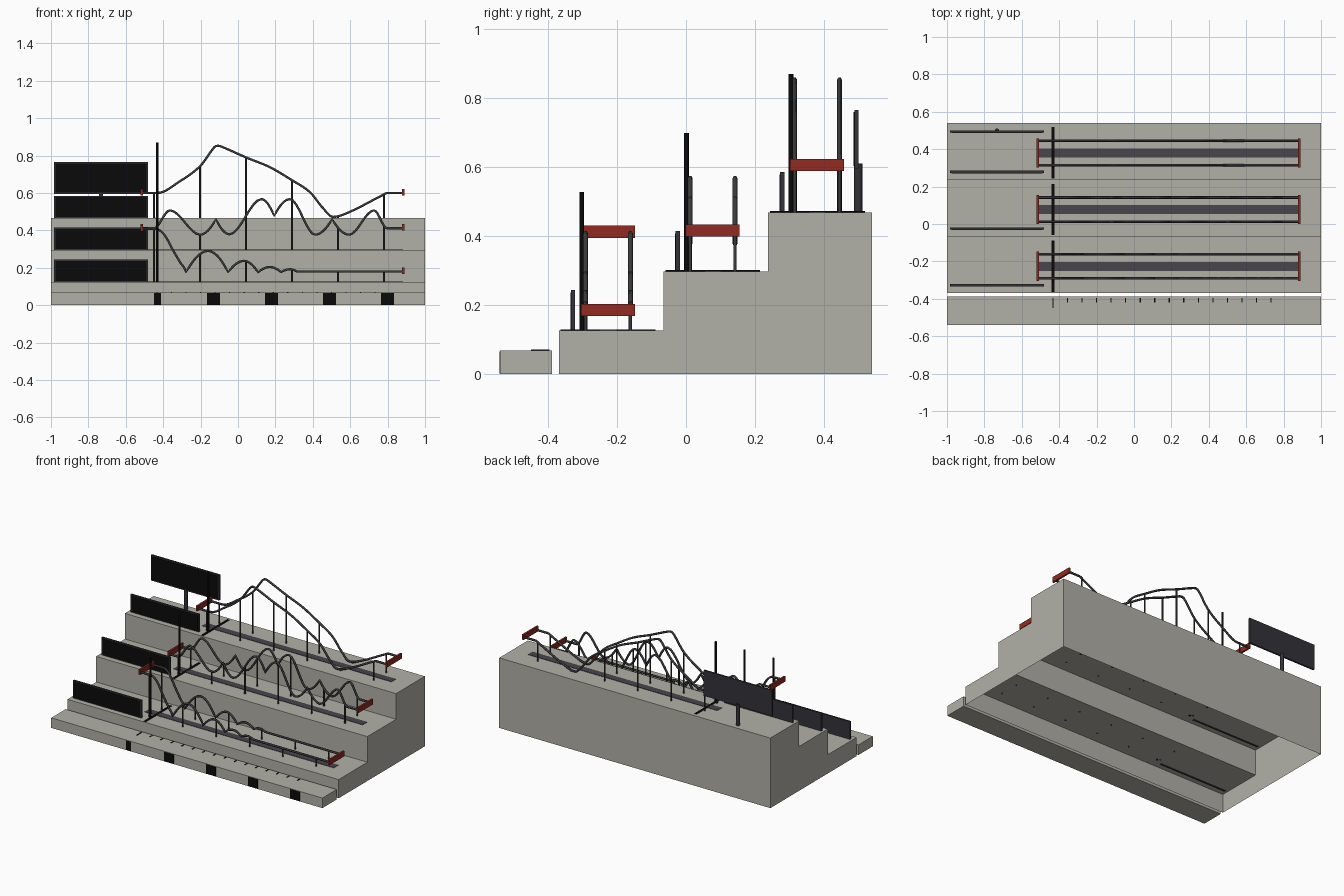
import bpy, bmesh
from mathutils import Vector
from mathutils.geometry import interpolate_bezier

cube = bpy.data.objects.get("Cube")
if cube:
    bpy.data.objects.remove(cube, do_unlink=True)


def material(name, rgb):
    m = bpy.data.materials.new(name)
    m.use_nodes = True
    m.diffuse_color = (*rgb, 1)
    m.node_tree.nodes["Principled BSDF"].inputs["Base Color"].default_value = (*rgb, 1)
    return m


CONCRETE = material("warm grey concrete", (0.445, 0.438, 0.386))
RED = material("brick red", (0.28, 0.024, 0.015))
STEEL = material("dark steel", (0.043, 0.043, 0.048))
BED = material("purple grey", (0.065, 0.058, 0.073))
FRAME = material("charcoal", (0.034, 0.032, 0.04))
BLACK = material("black", (0.003, 0.003, 0.003))


def finish(name, bm, mat):
    mesh = bpy.data.meshes.new(name)
    bm.to_mesh(mesh)
    bm.free()
    mesh.materials.append(mat)
    ob = bpy.data.objects.new(name, mesh)
    bpy.context.collection.objects.link(ob)
    return ob


def box(name, x, y, z, mat):
    """Box from (low, high) pairs on each axis."""
    bm = bmesh.new()
    bmesh.ops.create_cube(bm, size=1)
    for v in bm.verts:
        v.co = [r[0] if c < 0 else r[1] for c, r in zip(v.co, (x, y, z))]
    return finish(name, bm, mat)


def pole(name, x, y, low, high, radius, mat):
    bm = bmesh.new()
    bmesh.ops.create_cone(bm, cap_ends=True, segments=10, radius1=radius,
                          radius2=radius, depth=high - low)
    bmesh.ops.translate(bm, vec=(x, y, (low + high) / 2), verts=bm.verts)
    for f in bm.faces:
        f.smooth = len(f.verts) == 4
    return finish(name, bm, mat)


def track_path(keys):
    """Smooth path through (x, z) keys; a third entry marks a sharp cusp."""
    def handle(i, step):
        x, z = keys[i][:2]
        j = i + step
        dx, dz = keys[j][0] - x, keys[j][1] - z
        if len(keys[i]) > 2:
            return Vector((x + dx / 3, 0, z + dz * 0.62))
        slope = 0
        if 0 < i < len(keys) - 1:
            a, b = keys[i - 1], keys[i + 1]
            if (z - a[1]) * (b[1] - z) > 0:
                slope = (b[1] - a[1]) / (b[0] - a[0])
        return Vector((x + dx / 3, 0, z + slope * dx / 3))

    points = []
    for i in range(len(keys) - 1):
        a, b = (Vector((k[0], 0, k[1])) for k in keys[i:i + 2])
        points += interpolate_bezier(a, handle(i, 1), handle(i + 1, -1), b, 9)[:-1]
    return points + [b]


def rail(name, path, y):
    cu = bpy.data.curves.new(name, "CURVE")
    cu.dimensions = "3D"
    cu.bevel_depth = 0.007
    cu.bevel_resolution = 1
    cu.use_fill_caps = True
    sp = cu.splines.new("POLY")
    sp.points.add(len(path) - 1)
    for p, co in zip(sp.points, path):
        p.co = (co.x, y, co.z, 1)
    cu.materials.append(STEEL)
    ob = bpy.data.objects.new(name, cu)
    bpy.context.collection.objects.link(ob)
    bpy.ops.object.select_all(action="DESELECT")
    ob.select_set(True)
    bpy.context.view_layer.objects.active = ob
    bpy.ops.object.convert(target="MESH")


# Stepped stand: a shell with an open underside
FRONT, DEPTH = -0.368, 0.3025
TREADS = [0.125, 0.296, 0.467]
profile = [(FRONT, 0)]
for i, z in enumerate(TREADS):
    profile += [(FRONT + i * DEPTH, z), (FRONT + (i + 1) * DEPTH, z)]
profile.append((FRONT + 3 * DEPTH, 0))
bm = bmesh.new()
ends = [[bm.verts.new((x, y, z)) for y, z in profile] for x in (-1, 1)]
for end in ends:
    bm.faces.new(end)
for i in range(len(profile) - 1):
    bm.faces.new((ends[0][i], ends[0][i + 1], ends[1][i + 1], ends[1][i]))
bmesh.ops.recalc_face_normals(bm, faces=bm.faces)
finish("stepped_stand", bm, CONCRETE)

# Front kerb with distance ticks and black blocks
box("front_kerb", (-1, 1), (-0.539, -0.388), (0, 0.067), CONCRETE)
for i in range(16):
    x = -0.433 + i * 0.0777
    box(f"distance_tick_{i}", (x - 0.003, x + 0.003),
        (-0.42 if i else -0.449, -0.395), (0.066, 0.07), BLACK)
for i in range(5):
    x = -0.131 + (i - 1) * 0.31
    low = x - 0.035 if i else -0.449
    box(f"kerb_block_{i}", (low, x + 0.035 if i else -0.412),
        (-0.541, -0.535), (0.001, 0.064), BLACK)

# Side profiles of the three tracks
LANES = [
    [(-0.52, 0.407), (-0.44, 0.407), (-0.395, 0.378), (-0.347, 0.293), (-0.31, 0.23),
     (-0.278, 0.176, 1), (-0.16, 0.29), (-0.053, 0.176, 1), (0.032, 0.237),
     (0.107, 0.176, 1), (0.17, 0.204), (0.23, 0.177, 1), (0.278, 0.192),
     (0.315, 0.18, 1), (0.885, 0.18)],
    [(-0.52, 0.411), (-0.45, 0.411), (-0.364, 0.507), (-0.203, 0.377),
     (-0.118, 0.46, 1), (-0.045, 0.379), (0.125, 0.567), (0.193, 0.477, 1),
     (0.278, 0.567), (0.412, 0.377), (0.503, 0.46, 1), (0.594, 0.377),
     (0.727, 0.507), (0.797, 0.411), (0.885, 0.411)],
    [(-0.52, 0.6), (-0.43, 0.6), (-0.31, 0.663), (-0.203, 0.743), (-0.128, 0.843),
     (-0.107, 0.852), (-0.07, 0.84), (0.043, 0.79), (0.17, 0.738), (0.289, 0.668),
     (0.385, 0.604), (0.45, 0.524), (0.508, 0.472), (0.6, 0.5), (0.77, 0.587),
     (0.8, 0.6), (0.885, 0.6)],
]


def sign(name, y, low, high):
    """Framed board with a black screen on its front."""
    box(name + "_frame", (-0.984, -0.481), (y - 0.006, y + 0.006), (low, high), FRAME)
    box(name + "_screen", (-0.977, -0.488), (y - 0.008, y - 0.005),
        (low + 0.007, high - 0.007), BLACK)


for n, (keys, tread) in enumerate(zip(LANES, TREADS), 1):
    middle = -0.226 + (n - 1) * 0.303
    path = track_path(keys)
    box(f"track_bed_{n}", (-0.513, 0.882), (middle - 0.024, middle + 0.024),
        (tread + 0.0005, tread + 0.003), BED)
    # Rails and their supports
    for side, offset in (("near", -0.065), ("far", 0.065)):
        y = middle + offset
        rail(f"{side}_rail_{n}", path, y)
        for k in range(6):
            x = -0.449 + k * 0.246
            top = min(path, key=lambda p: abs(p.x - x)).z
            pole(f"{side}_support_{n}_{k}", x, y, tread - 0.003, top, 0.005, STEEL)
    # Red end bars
    for end, x, z in (("start", -0.515, keys[0][1]), ("finish", 0.883, keys[-1][1])):
        box(f"{end}_bar_{n}", (x - 0.006, x + 0.006), (middle - 0.078, middle + 0.078),
            (z - 0.013, z + 0.022), RED)
    # Start line and start post
    box(f"start_line_{n}", (-0.441, -0.426), (middle - 0.137, middle + 0.138),
        (tread + 0.0005, tread + 0.004), BLACK)
    pole(f"start_post_{n}", -0.433, middle - 0.076, tread - 0.003, tread + 0.402,
         0.007, BLACK)
    sign(f"lane_sign_{n}", middle - 0.101, tread - 0.003, tread + 0.118)

# Large raised board at the back
sign("rear_board", 0.494, 0.595, 0.765)
pole("rear_board_post", -0.733, 0.499, TREADS[2] - 0.003, 0.61, 0.012, FRAME)
